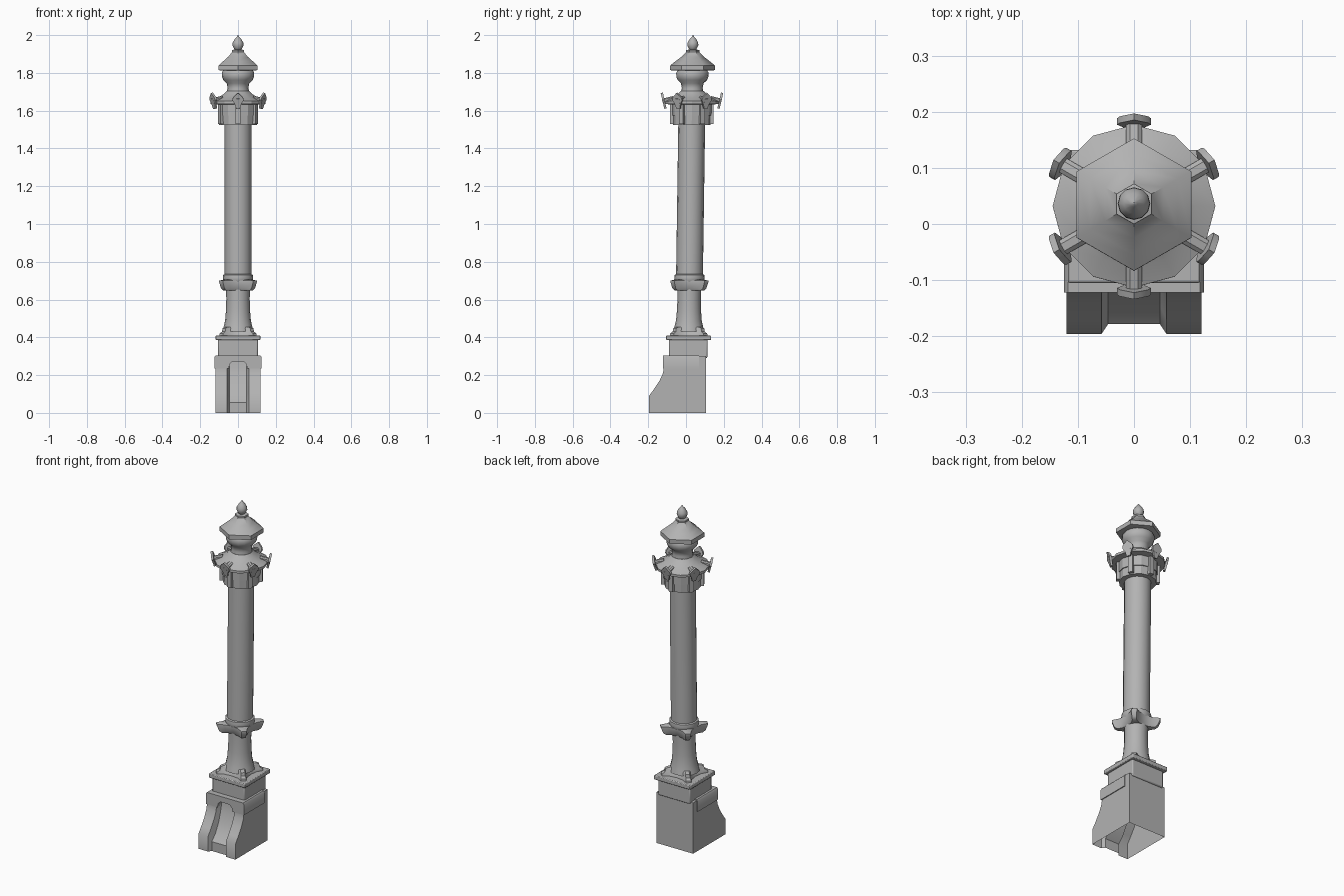
import bpy, bmesh
from math import sin, cos, pi, radians
from mathutils import Matrix, Vector

cube = bpy.data.objects.get("Cube")
if cube:
    bpy.data.objects.remove(cube)

stone = bpy.data.materials.new("grey_stone")
stone.use_nodes = True
GREY = (0.45, 0.45, 0.45, 1)
stone.diffuse_color = GREY
stone.node_tree.nodes["Principled BSDF"].inputs["Base Color"].default_value = GREY


def finish(name, bm, angle=40):
    bmesh.ops.recalc_face_normals(bm, faces=bm.faces)
    mesh = bpy.data.meshes.new(name)
    bm.to_mesh(mesh)
    bm.free()
    mesh.materials.append(stone)
    obj = bpy.data.objects.new(name, mesh)
    bpy.context.collection.objects.link(obj)
    bpy.ops.object.select_all(action='DESELECT')
    obj.select_set(True)
    bpy.context.view_layer.objects.active = obj
    bpy.ops.object.shade_smooth_by_angle(angle=radians(angle))
    return obj


def axis_y(z):
    # The column leans back very slightly
    return 0.008 + 0.0145 * z


def ngon(n, turn=0):
    return [(cos(turn + 2 * pi * i / n), sin(turn + 2 * pi * i / n)) for i in range(n)]


def star():
    # Square with hollowed sides; corners at (1, 1)
    pts = []
    for k in range(4):
        c, s = cos(k * pi / 2), sin(k * pi / 2)
        for u, v in [(1, -0.8), (0.8, -0.45), (0.74, 0), (0.8, 0.45), (1, 0.8)]:
            pts.append((u * c - v * s, u * s + v * c))
    return pts


def loft(name, section, profile, angle=40):
    # Stack scaled copies of a section along the axis
    bm = bmesh.new()
    rings = [[bm.verts.new((r * x, axis_y(z) + r * y, z)) for x, y in section]
             for r, z in profile]
    n = len(section)
    for a, b in zip(rings, rings[1:]):
        for i in range(n):
            j = (i + 1) % n
            bm.faces.new((a[i], a[j], b[j], b[i]))
    bm.faces.new(rings[0])
    bm.faces.new(rings[-1])
    return finish(name, bm, angle)


def extrude(name, outline, depth, matrix=Matrix(), angle=40):
    # Outline in local xz, thickened along local y
    bm = bmesh.new()
    face = bm.faces.new([bm.verts.new((x, 0, z)) for x, z in outline])
    new = bmesh.ops.extrude_face_region(bm, geom=[face])["geom"]
    bmesh.ops.translate(bm, verts=[v for v in new if isinstance(v, bmesh.types.BMVert)],
                        vec=(0, depth, 0))
    bm.transform(matrix)
    return finish(name, bm, angle)


def block(name, x, y0, y1, z0, z1, bevel=0.0):
    obj = extrude(name, [(-x, z0), (x, z0), (x, z1), (-x, z1)], y1 - y0,
                  Matrix.Translation((0, y0, 0)))
    if bevel:
        mod = obj.modifiers.new("Bevel", 'BEVEL')
        mod.width = bevel
        mod.segments = 2
    return obj


# Hollow base: two curved buttresses with a recessed bay between them
pier = [(-0.196, 0), (-0.196, 0.09), (-0.17, 0.125), (-0.14, 0.17),
        (-0.122, 0.21), (-0.118, 0.235), (-0.118, 0.3), (0.105, 0.3), (0.105, 0)]
bay = [(-0.178, 0), (-0.178, 0.055), (-0.145, 0.09), (-0.115, 0.145),
       (-0.097, 0.2), (-0.088, 0.24), (-0.085, 0.3), (0.105, 0.3), (0.105, 0)]
stations = [(-0.12, pier), (-0.058, pier), (-0.046, bay),
            (0.046, bay), (0.058, pier), (0.12, pier)]
bm = bmesh.new()
rows = [[bm.verts.new((x, y, z)) for y, z in prof] for x, prof in stations]
for a, b in zip(rows, rows[1:]):
    for i in range(len(a) - 1):
        bm.faces.new((a[i], a[i + 1], b[i + 1], b[i]))
bm.faces.new(rows[0])
bm.faces.new(rows[-1])
finish("buttress_base", bm)

# Ledge over the buttresses, arched above the bay
half = [(0.125, 0.295), (0.125, 0.235), (0.05, 0.235), (0.044, 0.258), (0.03, 0.272)]
arch = [(-0.118, 0.305), (0.118, 0.305)] + half + [(-x, z) for x, z in reversed(half)]
extrude("arched_ledge", arch, 0.192, Matrix.Translation((0, -0.122, 0)))

# Plinth and cornice
block("plinth", 0.105, -0.09, 0.113, 0.29, 0.39, 0.006)
block("cornice", 0.118, -0.105, 0.132, 0.385, 0.41, 0.004)

# Lower pedestal with hollow-sided foot and head
loft("pedestal_foot", star(), [(0.1, 0.405), (0.098, 0.42), (0.085, 0.43), (0.082, 0.448), (0.07, 0.455)])
loft("pedestal_neck", ngon(16), [(0.082, 0.43), (0.076, 0.455), (0.068, 0.49), (0.064, 0.54),
                                 (0.062, 0.6), (0.063, 0.66)])
loft("pedestal_head", star(), [(0.078, 0.648), (0.09, 0.66), (0.1, 0.692), (0.1, 0.7), (0.08, 0.705)])
loft("shaft_ring", ngon(16), [(0.072, 0.69), (0.078, 0.7), (0.08, 0.715), (0.078, 0.73), (0.07, 0.735)])

# Tall shaft
loft("shaft", ngon(16), [(0.071, 0.72), (0.071, 1.54)])

# Twelve-sided capital with an umbrella skirt
loft("capital_lower_drum", ngon(12), [(0.1, 1.525), (0.101, 1.576)], 20)
loft("capital_upper_drum", ngon(12), [(0.106, 1.574), (0.107, 1.65)], 20)
loft("capital_skirt", ngon(12), [(0.107, 1.632), (0.145, 1.636), (0.145, 1.65), (0.11, 1.666),
                                 (0.08, 1.685), (0.06, 1.705)], 25)

# Turned neck between skirt and roof
loft("neck", ngon(16), [(0.062, 1.69), (0.055, 1.72), (0.06, 1.745), (0.078, 1.762), (0.085, 1.78),
                        (0.086, 1.8), (0.08, 1.81), (0.07, 1.82)])

# Six-sided roof and its bud finial
loft("roof", ngon(6, pi / 2), [(0.105, 1.812), (0.118, 1.815), (0.118, 1.84), (0.09, 1.862),
                               (0.06, 1.885), (0.036, 1.91)], 42)
loft("finial_collar", ngon(6, pi / 2), [(0.034, 1.905), (0.036, 1.912), (0.036, 1.92), (0.02, 1.924)])
loft("finial_bud", ngon(12), [(0.015, 1.92), (0.022, 1.93), (0.029, 1.945), (0.028, 1.96),
                              (0.018, 1.978), (0.007, 1.99), (0.001, 2.0)], 60)

# Six brackets around the capital: rib, arm and outward-leaning leaf
side = [(0.01, -0.042), (0.016, -0.02), (0.03, 0.006), (0.026, 0.02), (0.011, 0.034)]
leaf = side + [(0, 0.044)] + [(-x, z) for x, z in reversed(side)]
rib = [(-0.013, 1.53), (0.013, 1.53), (0.013, 1.65), (-0.013, 1.65)]
arm = [(-0.014, -0.012), (0.014, -0.012), (0.014, 0.008), (0.007, 0.014), (-0.007, 0.014), (-0.014, 0.008)]
centre = Matrix.Translation((0, axis_y(1.62), 0))
for k in range(6):
    spin = centre @ Matrix.Rotation(k * pi / 3, 4, 'Z')
    extrude(f"capital_rib_{k + 1}", rib, 0.03, spin @ Matrix.Translation((0, 0.085, 0)))
    extrude(f"bracket_arm_{k + 1}", arm, 0.06,
            spin @ Matrix.Translation((0, 0.098, 1.664)) @ Matrix.Rotation(radians(-14), 4, 'X'))
    extrude(f"bracket_leaf_{k + 1}", leaf, 0.012,
            spin @ Matrix.Translation((0, 0.144, 1.653)) @ Matrix.Rotation(radians(-13), 4, 'X'))
